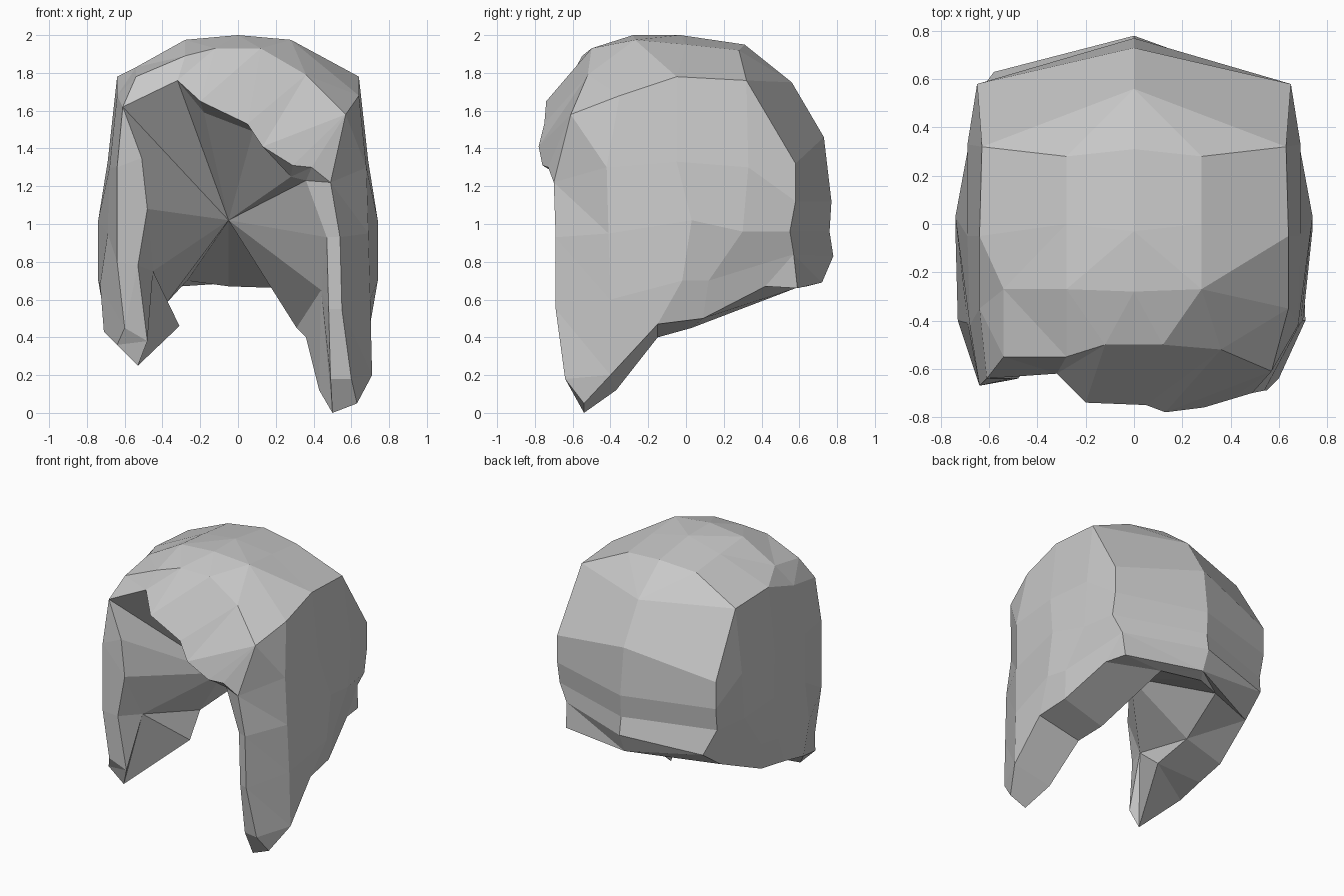
import bpy
import bmesh
from mathutils import Vector

if "Cube" in bpy.data.objects:
    bpy.data.objects.remove(bpy.data.objects["Cube"], do_unlink=True)

bm = bmesh.new()


def add_face(points):
    """Add one face, skipping repeated corners."""
    unique = []
    for point in points:
        if tuple(point) not in unique:
            unique.append(tuple(point))
    if len(unique) > 2:
        bm.faces.new([bm.verts.new(p) for p in unique])


def strip(first, second):
    """Fill the band between two polylines: quads if they match, else triangles."""
    if len(first) == len(second):
        for i in range(len(first) - 1):
            add_face([first[i], first[i + 1], second[i + 1], second[i]])
        return
    i = j = 0
    while i < len(first) - 1 or j < len(second) - 1:
        can_i, can_j = i < len(first) - 1, j < len(second) - 1
        if can_i and can_j:
            step_i = (Vector(first[i + 1]) - Vector(second[j])).length
            step_j = (Vector(first[i]) - Vector(second[j + 1])).length
            can_i = step_i <= step_j
        if can_i:
            add_face([first[i], first[i + 1], second[j]])
            i += 1
        else:
            add_face([first[i], second[j + 1], second[j]])
            j += 1


def mirrored(points):
    """Mirror to the right side."""
    return [(-x, y, z) for x, y, z in points]


# Side panel columns, front to back, each from the crown edge down
front_l = [(.57, -.61, 1.58), (.49, -.7, 1.22), (.54, -.69, .93), (.55, -.69, .55),
           (.6, -.64, .18), (.63, -.54, .05)]
front_r = [(-.61, -.64, 1.62), (-.64, -.67, 1.3), (-.64, -.67, .8), (-.6, -.65, .45), (-.64, -.6, .36)]
panel = [
    [(.64, -.35, 1.68), (.68, -.42, 1.3), (.69, -.41, .95), (.7, -.4, .6), (.71, -.4, .2)],
    [(.64, -.05, 1.78), (.69, -.05, 1.33), (.74, .03, 1.02), (.74, -.02, .7), (.7, -.15, .47)],
    [(.63, .32, 1.76), (.69, .33, 1.3), (.69, .3, .96), (.7, .12, .7), (.68, .09, .5)],
    [(.65, .58, 1.32), (.65, .58, 1.12), (.65, .55, .96), (.58, .57, .84), (.6, .42, .67)],
]
left = [front_l] + panel
right = [front_r] + [mirrored(column) for column in panel]

# The right lock is shorter, and the right back corner flares
right[1][3:] = [(-.73, -.4, .68), (-.71, -.36, .43)]
right[4][2:] = [(-.64, .55, .95), (-.58, .63, .78), (-.6, .45, .65)]
for side in (left, right):
    for a, b in zip(side, side[1:]):
        strip(a, b)

# Swept fringe and forehead
fringe = [front_r[0], (-.32, -.62, 1.76), (-.2, -.74, 1.65), (.05, -.75, 1.53),
          (.13, -.78, 1.41), (.29, -.76, 1.31), (.39, -.73, 1.3), front_l[1]]
forehead = [front_r[0], (-.54, -.55, 1.78), (-.28, -.55, 1.89), (-.12, -.5, 1.93),
            (.12, -.5, 1.93), (.36, -.52, 1.79), front_l[0]]
strip(fringe, forehead)


# Crown rows, each ending on the side panels
def crown_row(index, mid_y, mid_z, centre_y, centre_z):
    return [right[index][0], (-.28, mid_y, mid_z), (0, centre_y, centre_z),
            (.28, mid_y, mid_z), left[index][0]]


rows = [forehead, crown_row(1, -.27, 1.975, -.28, 2), crown_row(2, 0, 1.95, -.03, 2),
        crown_row(3, .28, 1.92, .31, 1.95)]
rows[1].insert(1, (-.54, -.27, 1.83))

# Back of the head, folded along the centre line
back_line = [(.73, 1.46), (.77, 1.12), (.76, .96), (.78, .83), (.72, .69)]
rows.append([right[3][0], (0, .56, 1.75), left[3][0]])
for i, (y, z) in enumerate(back_line):
    rows.append([right[4][i], (0, y, z), left[4][i]])
rows[-1].insert(2, (.57, .59, .66))
for a, b in zip(rows, rows[1:]):
    strip(a, b)

# Underside of the fringe
fringe_under = [fringe[1], (-.18, -.62, 1.59), (.08, -.66, 1.49), (.28, -.66, 1.25), (.36, -.65, 1.23)]
strip(fringe[1:], fringe_under)

# Underside of the nape
nape = [(-.27, .53, .7), (-.05, .64, .67), (.25, .58, .66)]
strip(rows[-1], nape)

# Left lock: front strip, underside and inner wall
lock_l = [fringe_under[-1], (.47, -.66, .93), (.48, -.66, .55), (.49, -.62, .18), (.5, -.54, 0)]
under_l = [lock_l[-1], (.43, -.37, .12), (.36, -.15, .4), (.31, .03, .45), nape[-1]]
rim_l = [lock_l[1], (.44, -.475, .65), under_l[3]]
strip(front_l[1:], lock_l)
strip([column[-1] for column in left], under_l)
strip(rim_l, lock_l[1:] + under_l[1:4])

# Right lock, shorter
lock_r = [front_r[0], (-.51, -.64, 1.35), (-.48, -.64, 1.08), (-.53, -.65, .78),
          (-.48, -.62, .38), (-.53, -.58, .25)]
under_r = [lock_r[-1], (-.31, -.12, .46), (-.38, .1, .58), nape[0]]
rim_r = [lock_r[2], (-.45, -.475, .75), under_r[2]]
strip(front_r, lock_r)
strip([column[-1] for column in right], under_r)
strip(rim_r, lock_r[2:] + under_r[1:3])

# Hollow inside, a fan from the rim to one deep point
hollow = (-.05, -.1, 1.02)
rim = lock_r[:1] + fringe_under + rim_l + nape[::-1] + rim_r[::-1] + [lock_r[1]]
for a, b in zip(rim, rim[1:] + rim[:1]):
    add_face([a, b, hollow])

bmesh.ops.remove_doubles(bm, verts=bm.verts, dist=.001)
bmesh.ops.recalc_face_normals(bm, faces=bm.faces)

mesh = bpy.data.meshes.new("hair")
bm.to_mesh(mesh)
bm.free()
hair = bpy.data.objects.new("hair", mesh)
bpy.context.collection.objects.link(hair)

# Plain grey material
grey = bpy.data.materials.new("hair grey")
grey.use_nodes = True
colour = (.58, .58, .58, 1)
grey.diffuse_color = colour
grey.node_tree.nodes["Principled BSDF"].inputs["Base Color"].default_value = colour
mesh.materials.append(grey)
